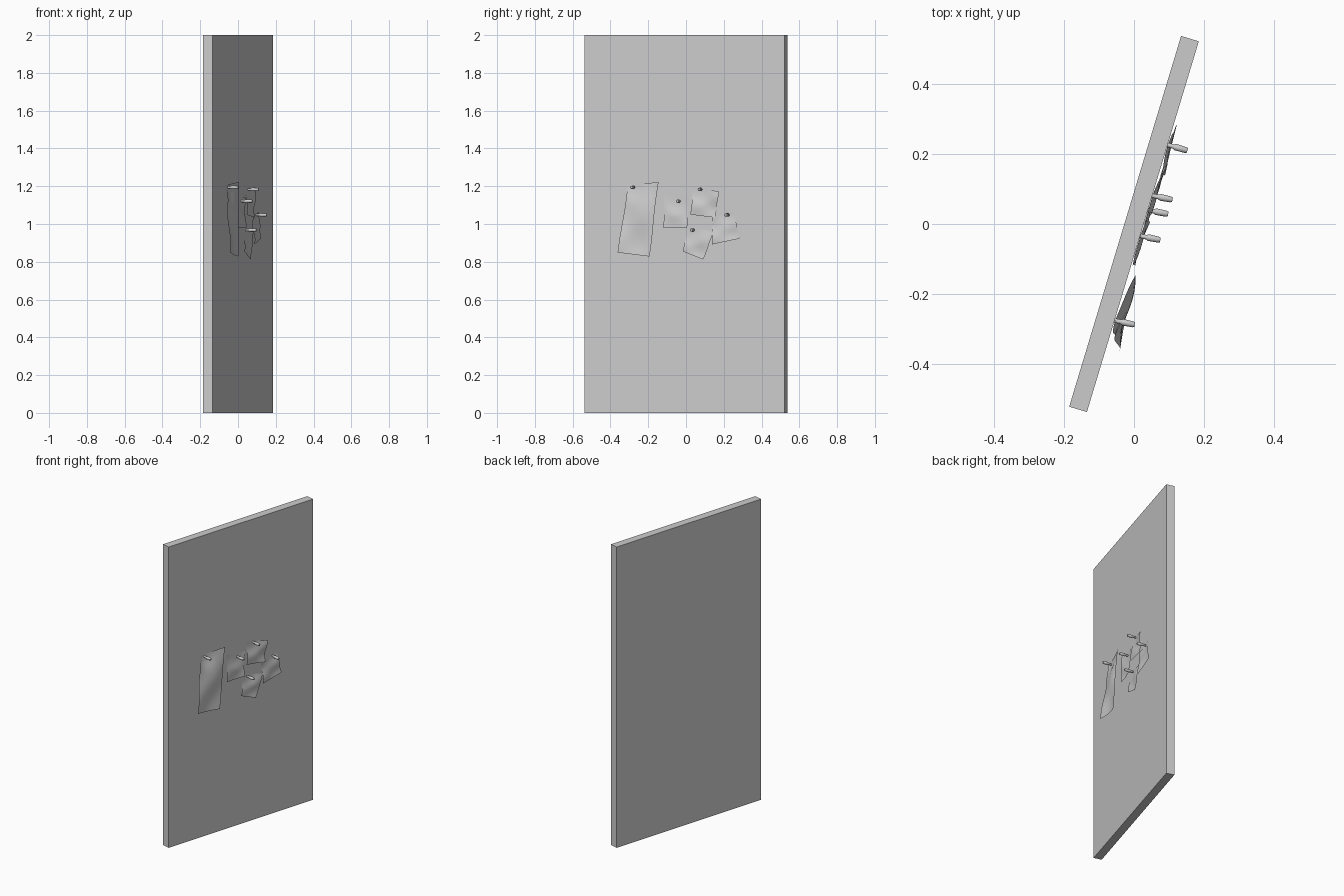
import bpy, bmesh, math
from mathutils import Matrix, Vector

if "Cube" in bpy.data.objects:
    bpy.data.objects.remove(bpy.data.objects["Cube"])

ANG = math.atan2(0.32, 1.06)      # board is turned about z
LEN, THICK, HEIGHT = 1.107, 0.053, 2.0


def finish(bm, name, smooth=None):
    mesh = bpy.data.meshes.new(name)
    bm.to_mesh(mesh)
    bm.free()
    ob = bpy.data.objects.new(name, mesh)
    bpy.context.collection.objects.link(ob)
    if smooth is not None:
        bpy.ops.object.select_all(action='DESELECT')
        ob.select_set(True)
        bpy.context.view_layer.objects.active = ob
        bpy.ops.object.shade_smooth_by_angle(angle=smooth)
    return ob


def board_x(y):
    # x of the board's front surface at a given y
    return THICK / 2 / math.cos(ANG) + y * math.tan(ANG)


# Board
bm = bmesh.new()
bmesh.ops.create_cube(bm, size=1)
bmesh.ops.scale(bm, vec=(THICK, LEN, HEIGHT), verts=bm.verts)
bmesh.ops.translate(bm, vec=(0, 0, HEIGHT / 2), verts=bm.verts)
bmesh.ops.rotate(bm, matrix=Matrix.Rotation(-ANG, 3, 'Z'), verts=bm.verts)
finish(bm, "board")


def paper(name, corners, pin, phase, wave, n=14):
    # corners: bottom left, bottom right, top right, top left as (y, z, lift)
    bl, br, tr, tl = [Vector(c) for c in corners]
    bm = bmesh.new()
    grid = []
    for j in range(n + 1):
        t = j / n
        row = []
        for i in range(n + 1):
            s = i / n
            p = bl.lerp(br, s).lerp(tl.lerp(tr, s), t)
            d = math.hypot(p.x - pin[0], p.y - pin[1])
            k = min(d / 0.09, 1)
            k = k * k * (3 - 2 * k)
            lift = p.z + wave * math.sin(7 * t + phase) * math.cos(4 * s + phase)
            lift = 0.001 + max(lift, 0) * k
            # edges wander a little with the curl
            y = p.x + 0.004 * math.sin(6 * t + phase) * (s - 0.5)
            row.append(bm.verts.new((board_x(y) + lift / math.cos(ANG), y, p.y)))
        grid.append(row)
    for j in range(n):
        for i in range(n):
            bm.faces.new((grid[j][i], grid[j][i + 1],
                          grid[j + 1][i + 1], grid[j + 1][i]))
    finish(bm, name, math.radians(60))


def push_pin(name, y, z, yaw):
    # lathed profile (radius, distance from board)
    prof = [(0, -0.004), (0.006, -0.004), (0.0065, 0.018), (0.0095, 0.024),
            (0.0085, 0.054), (0.0065, 0.059), (0, 0.059)]
    bm = bmesh.new()
    vs = [bm.verts.new((d, 0, r)) for r, d in prof]
    es = [bm.edges.new(p) for p in zip(vs, vs[1:])]
    bmesh.ops.spin(bm, geom=vs + es, cent=(0, 0, 0), axis=(1, 0, 0),
                   angle=math.tau, steps=16)
    bmesh.ops.remove_doubles(bm, verts=bm.verts, dist=1e-5)
    bmesh.ops.recalc_face_normals(bm, faces=bm.faces)
    bmesh.ops.rotate(bm, matrix=Matrix.Rotation(-yaw, 3, 'Z'), verts=bm.verts)
    y += 0.03 * math.sin(yaw)     # y is given at mid length
    bmesh.ops.translate(bm, vec=(board_x(y), y, z), verts=bm.verts)
    finish(bm, name, math.radians(35))


# Notes: name, corners, pin (y, z, yaw), ripple phase, ripple size
NOTES = [
    ("large_sheet", [(-.361, .849, .034), (-.194, .828, .030),
                     (-.146, 1.222, .020), (-.308, 1.205, .010)],
     (-.282, 1.194, .21), 0.6, .008),
    ("note_left", [(-.117, .978, .010), (.004, .981, .012),
                   (.018, 1.14, .004), (-.117, 1.155, .003)],
     (-.040, 1.121, .20), 1.5, .004),
    ("note_top", [(.024, 1.050, .012), (.158, 1.033, .010),
                  (.172, 1.172, .012), (.036, 1.197, .003)],
     (.075, 1.183, .20), 2.4, .004),
    ("note_bottom", [(-.015, .855, .008), (.090, .812, .012),
                     (.148, .958, .009), (.012, .985, .003)],
     (.034, .968, .20), 0.3, .004),
    ("note_right", [(.138, .892, .015), (.284, .923, .008),
                    (.252, 1.064, .008), (.140, 1.035, .006)],
     (.218, 1.048, .28), 3.2, .004),
]
for name, corners, (py, pz, yaw), phase, wave in NOTES:
    paper(name, corners, (py, pz), phase, wave)
    push_pin(name + "_pin", py, pz, yaw)
